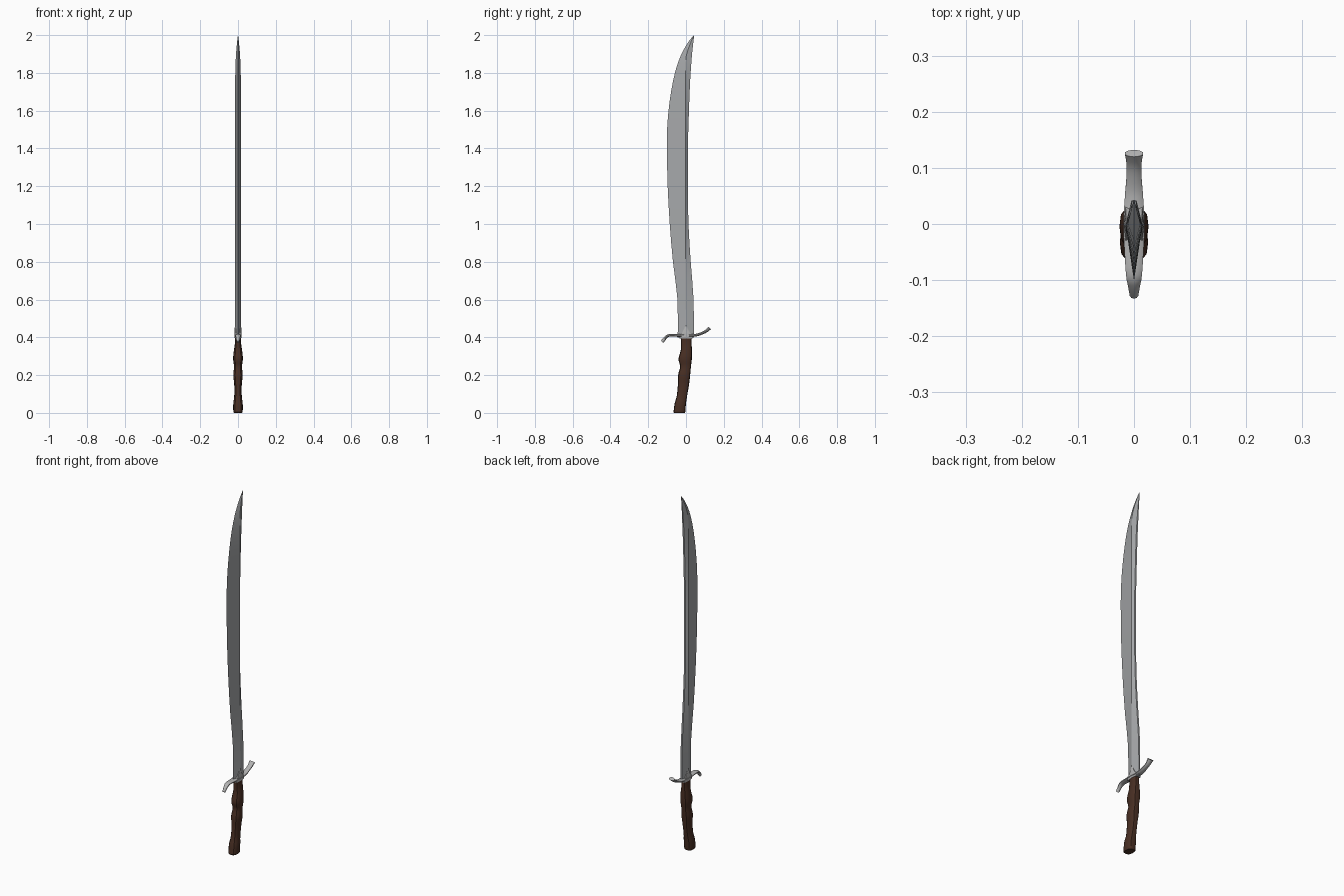
import bpy, bmesh, math
from mathutils import Vector

if "Cube" in bpy.data.objects:
    bpy.data.objects.remove(bpy.data.objects["Cube"])


def material(name, rgb):
    m = bpy.data.materials.new(name)
    m.diffuse_color = (*rgb, 1)
    m.use_nodes = True
    m.node_tree.nodes["Principled BSDF"].inputs["Base Color"].default_value = m.diffuse_color
    return m


steel = material("blade steel", (0.38, 0.39, 0.40))
guard_metal = material("guard metal", (0.45, 0.45, 0.45))
wood = material("dark wood", (0.065, 0.028, 0.017))


def loft(name, rings, mat, angle=35):
    """Skin a list of equal-length point rings and cap both ends."""
    bm = bmesh.new()
    vs = [[bm.verts.new(p) for p in r] for r in rings]
    n = len(rings[0])
    for a, b in zip(vs, vs[1:]):
        for i in range(n):
            j = (i + 1) % n
            bm.faces.new((a[i], a[j], b[j], b[i]))
    bm.faces.new(vs[0])
    bm.faces.new(vs[-1])
    bmesh.ops.recalc_face_normals(bm, faces=bm.faces)
    me = bpy.data.meshes.new(name)
    bm.to_mesh(me)
    bm.free()
    ob = bpy.data.objects.new(name, me)
    bpy.context.collection.objects.link(ob)
    me.materials.append(mat)
    bpy.ops.object.select_all(action='DESELECT')
    ob.select_set(True)
    bpy.context.view_layer.objects.active = ob
    bpy.ops.object.shade_smooth_by_angle(angle=math.radians(angle))
    return ob


def smooth_rows(rows, steps):
    """Catmull-Rom interpolation between table rows."""
    out = []
    for i in range(len(rows) - 1):
        p = [Vector(rows[min(max(k, 0), len(rows) - 1)]) for k in range(i - 1, i + 3)]
        for s in range(steps):
            t = s / steps
            out.append(0.5 * (2 * p[1] + (p[2] - p[0]) * t
                       + (2 * p[0] - 5 * p[1] + 4 * p[2] - p[3]) * t * t
                       + (3 * p[1] - p[0] - 3 * p[2] + p[3]) * t ** 3))
    return out + [Vector(rows[-1])]


# Blade: z, cutting edge y, back y, half thickness
blade_rows = [
    (0.40, -0.044, 0.042, .015), (0.60, -0.045, 0.040, .015),
    (0.80, -0.069, 0.025, .015), (1.00, -0.086, 0.013, .015),
    (1.20, -0.097, 0.010, .015), (1.40, -0.101, 0.010, .015),
    (1.52, -0.099, 0.013, .015), (1.64, -0.088, 0.017, .015),
    (1.76, -0.068, 0.022, .015), (1.85, -0.044, 0.028, .013),
    (1.92, -0.014, 0.034, .009), (1.97, 0.017, 0.040, .004),
    (2.00, 0.042, 0.0435, .0005)]
rings = []
for z, e, b, t in smooth_rows(blade_rows, 2):
    r = max(-0.002, (e + b) / 2)
    rings.append([(0, e, z), (t, r, z), (t * .3, b, z), (-t * .3, b, z), (-t, r, z)])
loft("blade", rings, steel, 25)

# Grip: z, front y, back y, half width, with finger swells
grip_rows = [
    (0.005, -0.066, -0.004, .025), (0.05, -0.060, 0.000, .025),
    (0.09, -0.049, 0.006, .020), (0.15, -0.043, 0.016, .020),
    (0.20, -0.042, 0.022, .025), (0.245, -0.031, 0.026, .021),
    (0.285, -0.040, 0.031, .026), (0.33, -0.028, 0.031, .022),
    (0.365, -0.027, 0.030, .017), (0.405, -0.028, 0.029, .016)]
rings = []


def oval(z, f, b, w):
    pts = []
    for k in range(12):
        a = math.tau * k / 12
        c, s = math.cos(a), math.sin(a)
        pts.append((w * math.copysign(abs(c) ** .75, c),
                    (f + b) / 2 + (b - f) / 2 * math.copysign(abs(s) ** .75, s), z))
    return pts


rings = [oval(0.0, -0.063, -0.007, .022)]
rings += [oval(*r) for r in smooth_rows(grip_rows, 3)]
loft("grip", rings, wood)

# Crossguard: y, z, half width in x, half thickness, swept along an S path
guard_rows = [
    (-0.126, 0.376, .008, .009), (-0.110, 0.396, .011, .008),
    (-0.090, 0.410, .015, .007), (-0.045, 0.410, .018, .007),
    (0.0, 0.410, .020, .009), (0.050, 0.411, .017, .007),
    (0.085, 0.422, .014, .007), (0.108, 0.434, .014, .008),
    (0.126, 0.450, .017, .009)]
path = smooth_rows(guard_rows, 3)
rings = []
for i, (y, z, w, h) in enumerate(path):
    d = path[min(i + 1, len(path) - 1)] - path[max(i - 1, 0)]
    d = Vector((d[0], d[1])).normalized()
    rings.append([(w * math.cos(a), y - d[1] * h * math.sin(a), z + d[0] * h * math.sin(a))
                  for a in (math.tau * (k + .5) / 10 for k in range(10))])
loft("crossguard", rings, guard_metal, 40)

# Pointed langet rising over the blade root
rings = []
for z, hy, hx in ((0.395, .034, .017), (0.414, .030, .0185), (0.428, .018, .018),
                  (0.445, .010, .0175), (0.467, .002, .0165)):
    rings.append([(hx, 0, z), (hx * .8, hy, z), (-hx * .8, hy, z),
                  (-hx, 0, z), (-hx * .8, -hy, z), (hx * .8, -hy, z)])
loft("langet", rings, guard_metal)
